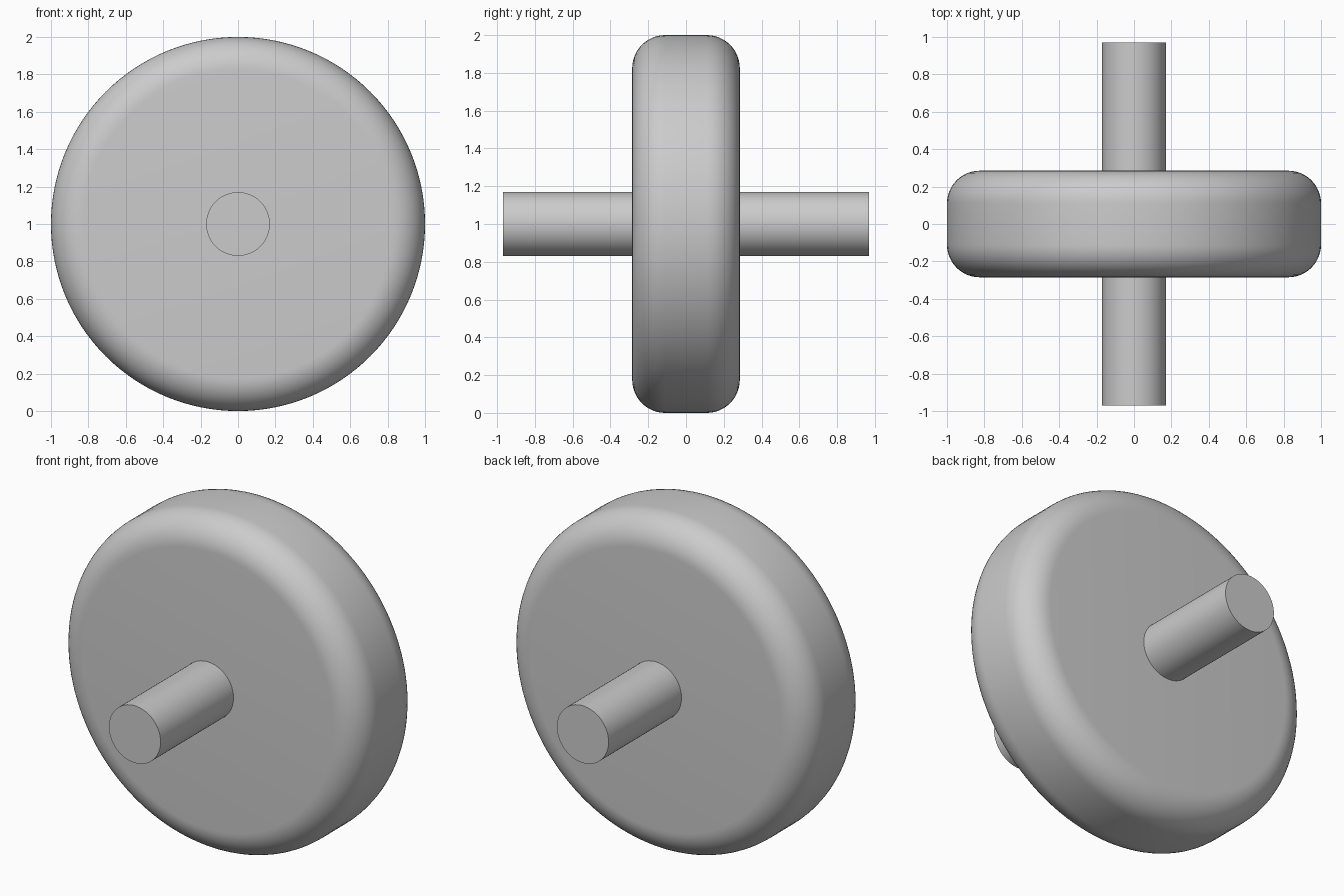
import bpy
import math

cube = bpy.data.objects.get("Cube")
if cube:
    bpy.data.objects.remove(cube, do_unlink=True)

# Single plain grey
grey = bpy.data.materials.new("light_grey")
grey.use_nodes = True
colour = (0.6, 0.6, 0.6, 1)
grey.diffuse_color = colour
grey.node_tree.nodes["Principled BSDF"].inputs["Base Color"].default_value = colour


def disc(name, radius, length, sides, fillet=0):
    """Cylinder along y, with optionally rounded rims."""
    bpy.ops.mesh.primitive_cylinder_add(vertices=sides, radius=radius, depth=length,
                                        location=(0, 0, 1),
                                        rotation=(math.pi / 2, 0, 0))
    obj = bpy.context.object
    obj.name = name
    obj.data.materials.append(grey)
    if fillet:
        bevel = obj.modifiers.new("rounded_rim", "BEVEL")
        bevel.width = fillet
        bevel.segments = 12
        bevel.limit_method = "ANGLE"
        bevel.angle_limit = math.radians(60)
        bpy.ops.object.modifier_apply(modifier=bevel.name)
    bpy.ops.object.shade_smooth_by_angle(angle=math.radians(30))
    return obj


# Rounded wheel and the axle through its centre
disc("wheel", 1.0, 0.57, 128, fillet=0.175)
disc("axle", 0.17, 1.94, 64)
